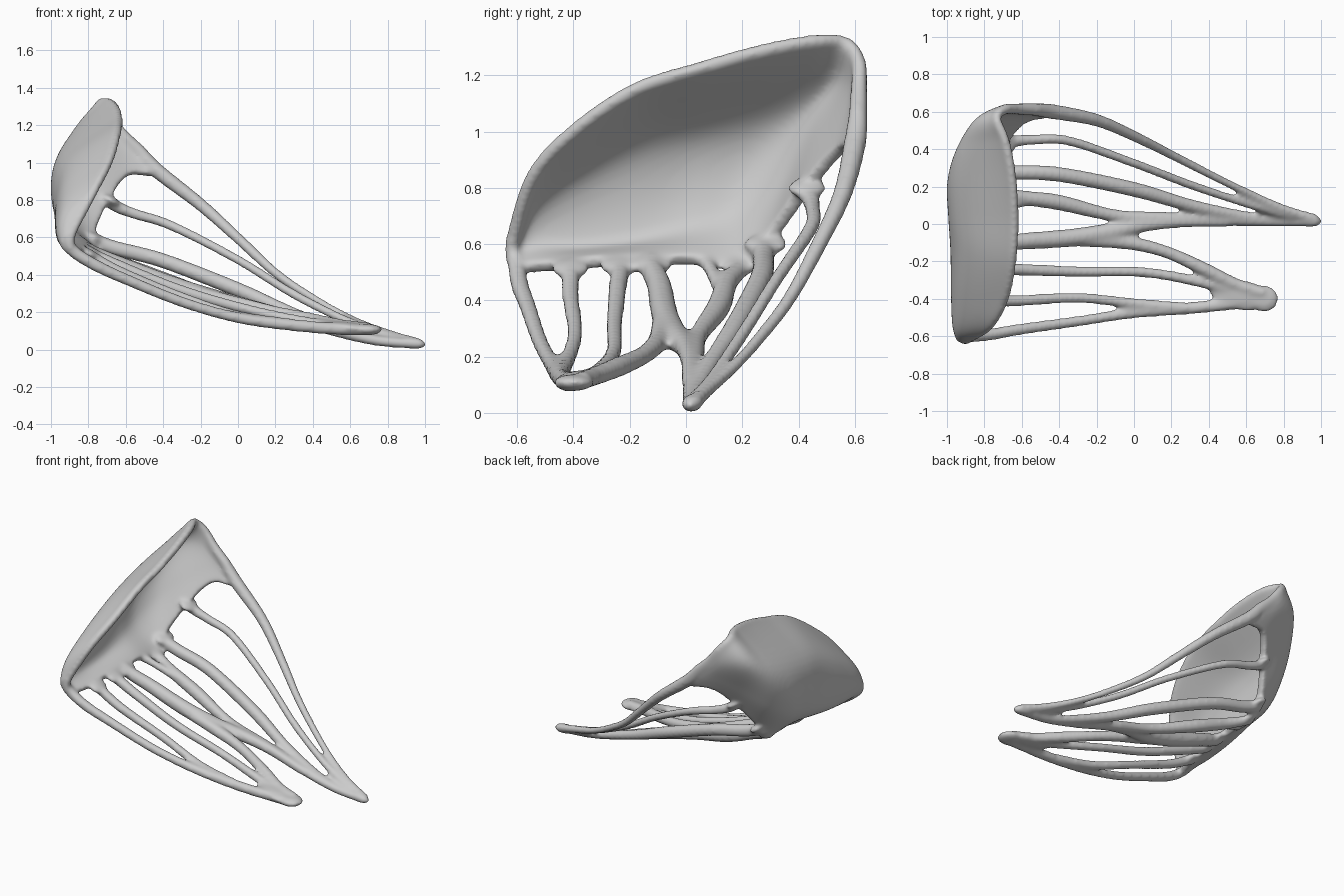
import bpy, bmesh
from mathutils import Vector

parts = []


def spline(pts, n):
    """Catmull-Rom points through the given control points."""
    p = [Vector(q) for q in pts]
    p = [2 * p[0] - p[1]] + p + [2 * p[-1] - p[-2]]
    out = []
    for i in range(1, len(p) - 2):
        a, b, c, d = p[i - 1:i + 3]
        for k in range(n):
            t = k / n
            out.append(0.5 * (2 * b + (c - a) * t + (2 * a - 5 * b + 4 * c - d) * t * t
                              + (3 * b - a - 3 * c + d) * t ** 3))
    return out + [p[-2]]


def leaflet(columns, thickness):
    """Curved cup: each column runs rim -> back -> low back -> free edge."""
    rows = [spline([c[j] for c in columns], 6) for j in range(4)]
    grid = [spline([r[i] for r in rows], 8) for i in range(len(rows[0]))]
    bm = bmesh.new()
    vs = [[bm.verts.new(p) for p in col] for col in grid]
    for a, b in zip(vs, vs[1:]):
        for j in range(len(a) - 1):
            bm.faces.new((a[j], a[j + 1], b[j + 1], b[j]))
    me = bpy.data.meshes.new("leaflet")
    bm.to_mesh(me)
    bm.free()
    ob = bpy.data.objects.new("leaflet", me)
    bpy.context.collection.objects.link(ob)
    mod = ob.modifiers.new("thickness", 'SOLIDIFY')
    mod.thickness, mod.offset = thickness, 0
    parts.append(ob)


def cord(name, pts):
    """Tapered tendon through (x, y, z, radius) points."""
    cu = bpy.data.curves.new(name, 'CURVE')
    cu.dimensions = '3D'
    cu.bevel_depth, cu.bevel_resolution, cu.use_fill_caps = 1.0, 3, True
    path = spline(pts, 6)
    sp = cu.splines.new('POLY')
    sp.points.add(len(path) - 1)
    for q, v in zip(sp.points, path):
        q.co = (v[0], v[1], v[2], 1)
        q.radius = v[3]
    ob = bpy.data.objects.new(name, cu)
    bpy.context.collection.objects.link(ob)
    parts.append(ob)


def pad(name, loc, size, yaw=0, pitch=0):
    bpy.ops.mesh.primitive_uv_sphere_add(segments=24, ring_count=12, location=loc,
                                         rotation=(0, pitch, yaw))
    ob = bpy.context.object
    ob.name, ob.scale = name, size
    parts.append(ob)


# Leaflet cup, from the low front corner to the tall back corner
leaflet([
    [(-.89, -.615, .62), (-.92, -.62, .59), (-.92, -.62, .55), (-.87, -.60, .51)],
    [(-.77, -.54, .85), (-.92, -.55, .72), (-.94, -.53, .59), (-.84, -.50, .515)],
    [(-.69, -.39, 1.01), (-.915, -.37, .84), (-.945, -.38, .60), (-.82, -.36, .53)],
    [(-.65, -.18, 1.15), (-.915, -.15, .94), (-.945, -.18, .63), (-.81, -.20, .54)],
    [(-.64, .05, 1.225), (-.935, .05, .985), (-.945, .02, .68), (-.79, .00, .54)],
    [(-.655, .27, 1.285), (-.94, .25, 1.03), (-.95, .20, .74), (-.78, .20, .53)],
    [(-.69, .45, 1.32), (-.91, .41, 1.08), (-.89, .36, .83), (-.77, .30, .62)],
    [(-.735, .56, 1.315), (-.835, .54, 1.15), (-.77, .48, .95), (-.69, .43, .80)],
    [(-.69, .615, 1.25), (-.70, .605, 1.15), (-.64, .58, 1.03), (-.59, .55, .93)],
    [(-.62, .62, 1.16), (-.57, .615, 1.08), (-.52, .605, 1.00), (-.47, .585, .93)],
], .05)

# Rounded rim along the cup, running on into the back outer cord
cord("rim_and_back_outer_cord", [
    (-.86, -.595, .51, .028), (-.90, -.617, .56, .028), (-.88, -.61, .64, .026), (-.77, -.54, .85, .026),
    (-.69, -.39, 1.01, .026), (-.65, -.18, 1.15, .026), (-.64, .05, 1.225, .026),
    (-.655, .27, 1.287, .026), (-.69, .45, 1.32, .026), (-.735, .565, 1.315, .026),
    (-.69, .613, 1.25, .028), (-.62, .615, 1.155, .032), (-.53, .612, 1.065, .036),
    (-.43, .60, .955, .042), (-.20, .555, .775, .036), (0, .47, .595, .031), (.2, .37, .41, .027),
    (.4, .268, .275, .025), (.6, .17, .165, .024), (.8, .08, .085, .026), (.97, .027, .034, .028)])

# Cords gathering at the back tip
cord("back_second_cord", [(-.70, .42, .80, .032), (-.65, .44, .765, .034), (-.55, .45, .725, .03),
                          (-.35, .445, .66, .028), (0, .325, .48, .026), (.3, .21, .295, .026),
                          (.6, .11, .145, .025), (.85, .04, .055, .026)])
cord("back_third_cord", [(-.80, .28, .60, .04), (-.75, .275, .575, .042), (-.65, .275, .54, .042),
                         (-.40, .265, .475, .042), (0, .185, .32, .042), (.3, .10, .19, .036),
                         (.6, .04, .085, .03), (.8, .02, .042, .028), (.98, .018, .032, .028)])
cord("back_fourth_cord", [(-.80, .20, .53, .03), (-.74, .185, .505, .034), (-.62, .145, .46, .04),
                          (-.40, .115, .375, .044), (-.10, .045, .275, .035), (.2, .03, .195, .036),
                          (.5, .02, .105, .032), (.75, .015, .047, .03), (.98, .012, .03, .027)])
cord("back_fork", [(-.80, .07, .54, .03), (-.72, .09, .505, .026), (-.55, .125, .43, .028)])
cord("center_cord", [(-.81, -.12, .545, .035), (-.76, -.12, .51, .042), (-.62, -.095, .45, .046),
                     (-.35, -.075, .345, .05), (-.12, -.04, .275, .048), (.05, -.005, .235, .04),
                     (.25, .012, .185, .034), (.5, .012, .105, .03)])
pad("back_tip", (.93, .02, .034), (.08, .037, .032), -.1, .1)
cord("center_branch", [(-.35, -.08, .34, .04), (-.1, -.093, .27, .04), (.05, -.115, .235, .037),
                       (.2, -.16, .20, .035), (.37, -.238, .165, .038), (.55, -.325, .13, .035),
                       (.70, -.37, .118, .03)])

# Cords gathering at the front tip
cord("front_inner_cord", [(-.82, -.235, .535, .033), (-.77, -.235, .505, .036), (-.62, -.243, .44, .034),
                          (-.3, -.255, .315, .031), (.05, -.258, .215, .029), (.35, -.31, .15, .03),
                          (.6, -.38, .115, .028)])
cord("front_middle_cord", [(-.83, -.41, .525, .033), (-.78, -.41, .495, .034), (-.62, -.41, .41, .032),
                           (-.3, -.395, .28, .029), (0, -.425, .18, .03), (.3, -.45, .135, .03)])
cord("front_outer_cord", [(-.90, -.61, .55, .033), (-.86, -.60, .51, .034), (-.76, -.59, .45, .034),
                          (-.62, -.565, .385, .032), (-.3, -.52, .255, .03), (0, -.475, .17, .031),
                          (.3, -.45, .13, .034), (.55, -.425, .11, .034), (.72, -.42, .105, .03)])
pad("front_tip", (.57, -.38, .118), (.17, .083, .03), -.15, .08)
pad("front_tip_end", (.695, -.40, .107), (.078, .074, .03))

# Flat webs flaring the cords into the free edge
for i, (x, y, z, w) in enumerate([(-.80, -.41, .515, .07), (-.79, -.235, .525, .075),
                                  (-.78, -.12, .53, .075), (-.77, .19, .525, .07),
                                  (-.77, .285, .60, .08), (-.685, .43, .80, .07)]):
    pad(f"root_web_{i}", (x, y, z), (.06, w, .026), 0, .5)

# Fuse everything into one smooth tissue surface
bpy.ops.object.select_all(action='DESELECT')
for ob in parts:
    ob.select_set(True)
bpy.context.view_layer.objects.active = parts[0]
bpy.ops.object.convert(target='MESH')
sel = list(bpy.context.selected_objects)
bpy.context.view_layer.objects.active = sel[0]
bpy.ops.object.join()
valve = bpy.context.object
valve.name = "valve_leaflet"
bpy.ops.object.transform_apply(location=True, rotation=True, scale=True)
rm = valve.modifiers.new("fuse", 'REMESH')
rm.mode, rm.voxel_size = 'VOXEL', .011
sm = valve.modifiers.new("soften", 'SMOOTH')
sm.factor, sm.iterations = .5, 16
bpy.ops.object.convert(target='MESH')
bpy.ops.object.shade_smooth()
